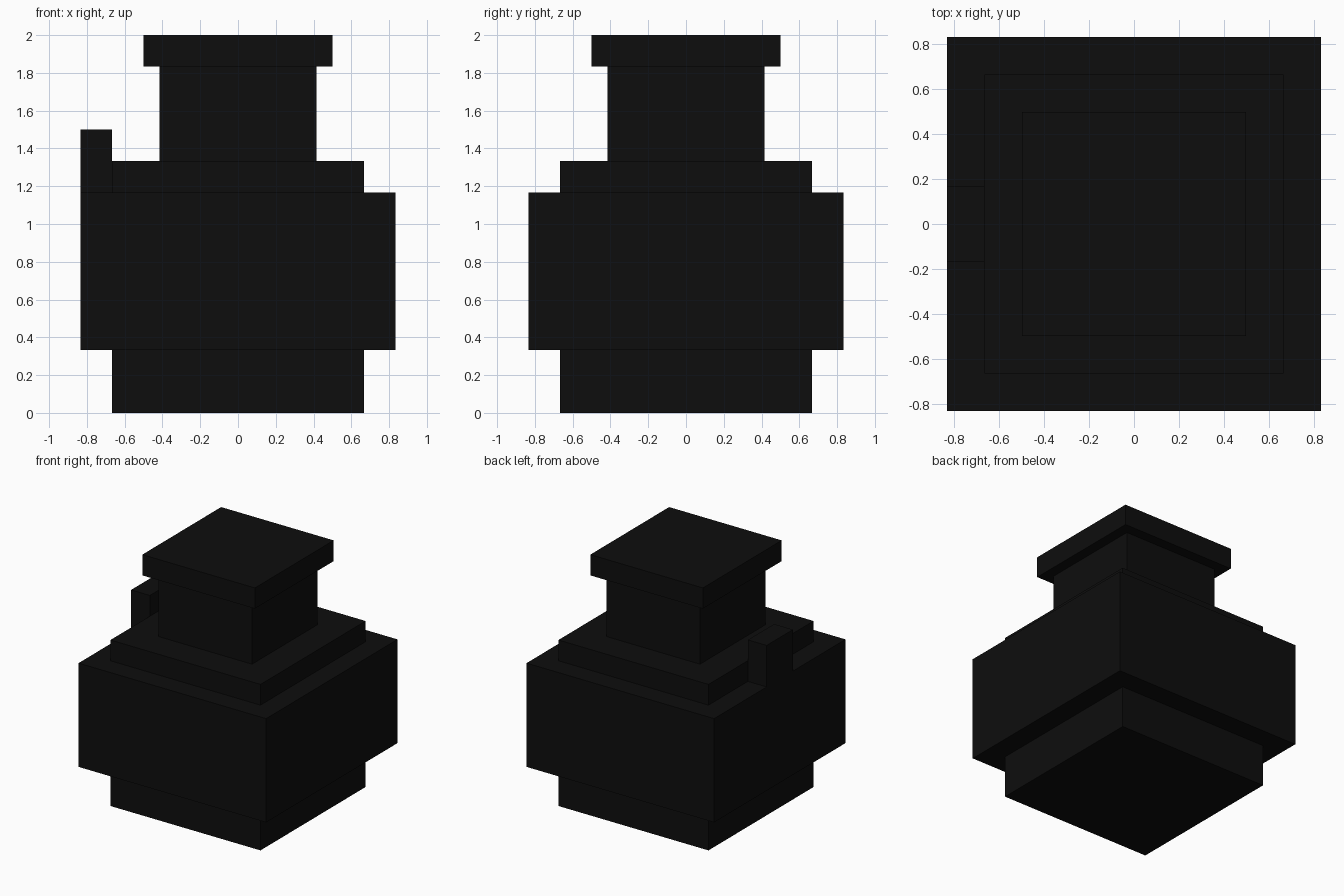
import bpy

cube = bpy.data.objects.get("Cube")
if cube:
    bpy.data.objects.remove(cube, do_unlink=True)

# Near-black material shared by every part
black = bpy.data.materials.new("near_black")
black.use_nodes = True
colour = (0.0042, 0.0042, 0.0042, 1.0)
black.diffuse_color = colour
black.node_tree.nodes["Principled BSDF"].inputs["Base Color"].default_value = colour

U = 1 / 12  # modelling grid unit


def box(name, x, y, z):
    """Box from (min, max) ranges given in grid units."""
    ranges = (x, y, z)
    centre = [U * (a + b) / 2 for a, b in ranges]
    bpy.ops.mesh.primitive_cube_add(size=1, location=centre)
    obj = bpy.context.object
    obj.name = name
    obj.scale = [U * (b - a) for a, b in ranges]
    bpy.ops.object.transform_apply(location=False, rotation=False, scale=True)
    obj.data.materials.append(black)
    return obj


# Square stacked tiers: name, half width, bottom, top
tiers = [
    ("base", 8, 0, 4),
    ("body", 10, 4, 14),
    ("shoulder", 8, 14, 16),
    ("neck", 5, 16, 22),
    ("cap", 6, 22, 24),
]
for name, half, bottom, top in tiers:
    box(name, (-half, half), (-half, half), (bottom, top))

# Upright tab on the right edge of the body
box("side_tab", (-10, -8), (-2, 2), (14, 18))
